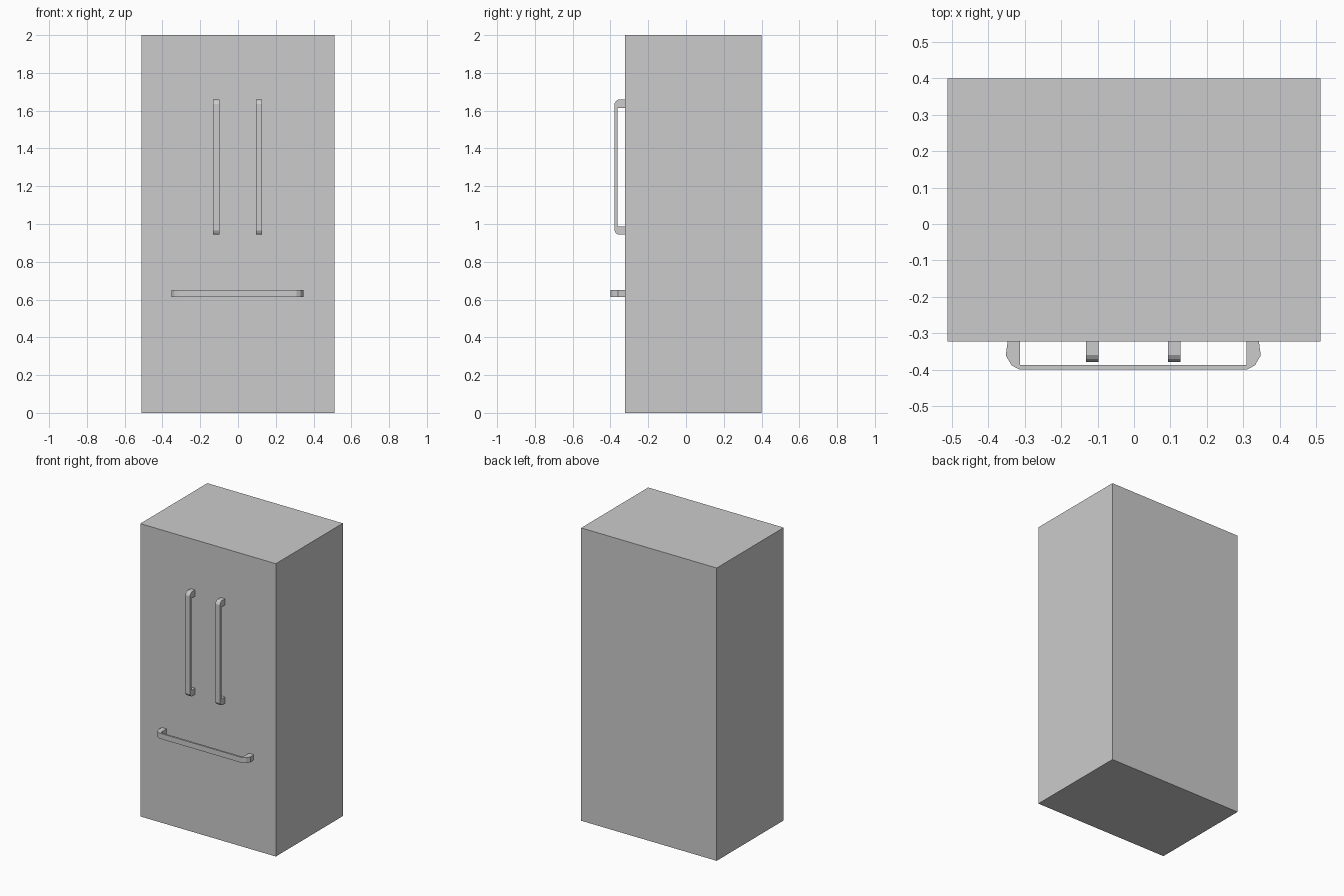
import bpy
import bmesh
from mathutils import Vector

if "Cube" in bpy.data.objects:
    bpy.data.objects.remove(bpy.data.objects["Cube"])

grey = bpy.data.materials.new("light grey")
grey.diffuse_color = (0.6, 0.6, 0.6, 1)
grey.use_nodes = True
grey.node_tree.nodes["Principled BSDF"].inputs["Base Color"].default_value = grey.diffuse_color

FRONT = -0.323  # plane of the door front


def finish(name, bm):
    bmesh.ops.recalc_face_normals(bm, faces=bm.faces)
    mesh = bpy.data.meshes.new(name)
    bm.to_mesh(mesh)
    bm.free()
    mesh.materials.append(grey)
    obj = bpy.data.objects.new(name, mesh)
    bpy.context.collection.objects.link(obj)
    return obj


def handle(name, half_profile, centre, width, vertical):
    """Sweep a mirrored bracket; half_profile pairs (outer, inner) as (along, y)."""
    pairs = half_profile + [((-o[0], o[1]), (-i[0], i[1]))
                            for o, i in reversed(half_profile)]
    bm = bmesh.new()

    def vert(p, side):
        along, across = p[0], side * width / 2
        offset = (across, p[1], along) if vertical else (along, p[1], across)
        return bm.verts.new(Vector(centre) + Vector(offset))

    rings = [[vert(o, -1), vert(o, 1), vert(i, 1), vert(i, -1)] for o, i in pairs]
    for a, b in zip(rings, rings[1:]):
        for k in range(4):
            n = (k + 1) % 4
            bm.faces.new((a[k], a[n], b[n], b[k]))
    bm.faces.new(rings[0])
    bm.faces.new(rings[-1])
    bmesh.ops.remove_doubles(bm, verts=bm.verts, dist=0.0001)
    return finish(name, bm)


# Cabinet: a plain upright box
bm = bmesh.new()
bmesh.ops.create_cube(bm, size=1)
bmesh.ops.scale(bm, verts=bm.verts, vec=(1.024, 0.4 - FRONT, 2))
bmesh.ops.translate(bm, verts=bm.verts, vec=(0, (0.4 + FRONT) / 2, 1))
finish("cabinet", bm)

# Pair of upright door handles
door_profile = [
    ((0.357, FRONT), (0.314, FRONT)),
    ((0.357, -0.360), (0.314, -0.350)),
    ((0.350, -0.371), (0.314, -0.363)),
    ((0.335, -0.379), (0.306, -0.363)),
]
for label, x in (("left", -0.115), ("right", 0.111)):
    handle(label + "_door_handle", door_profile, (x, 0, 1.301), 0.034, True)

# Wide drawer handle
drawer_profile = [
    ((0.345, FRONT), (0.311, FRONT)),
    ((0.350, -0.361), (0.311, -0.361)),
    ((0.334, -0.388), (0.311, -0.387)),
    ((0.312, -0.400), (0.305, -0.387)),
]
handle("drawer_handle", drawer_profile, (-0.002, 0, 0.633), 0.037, False)
